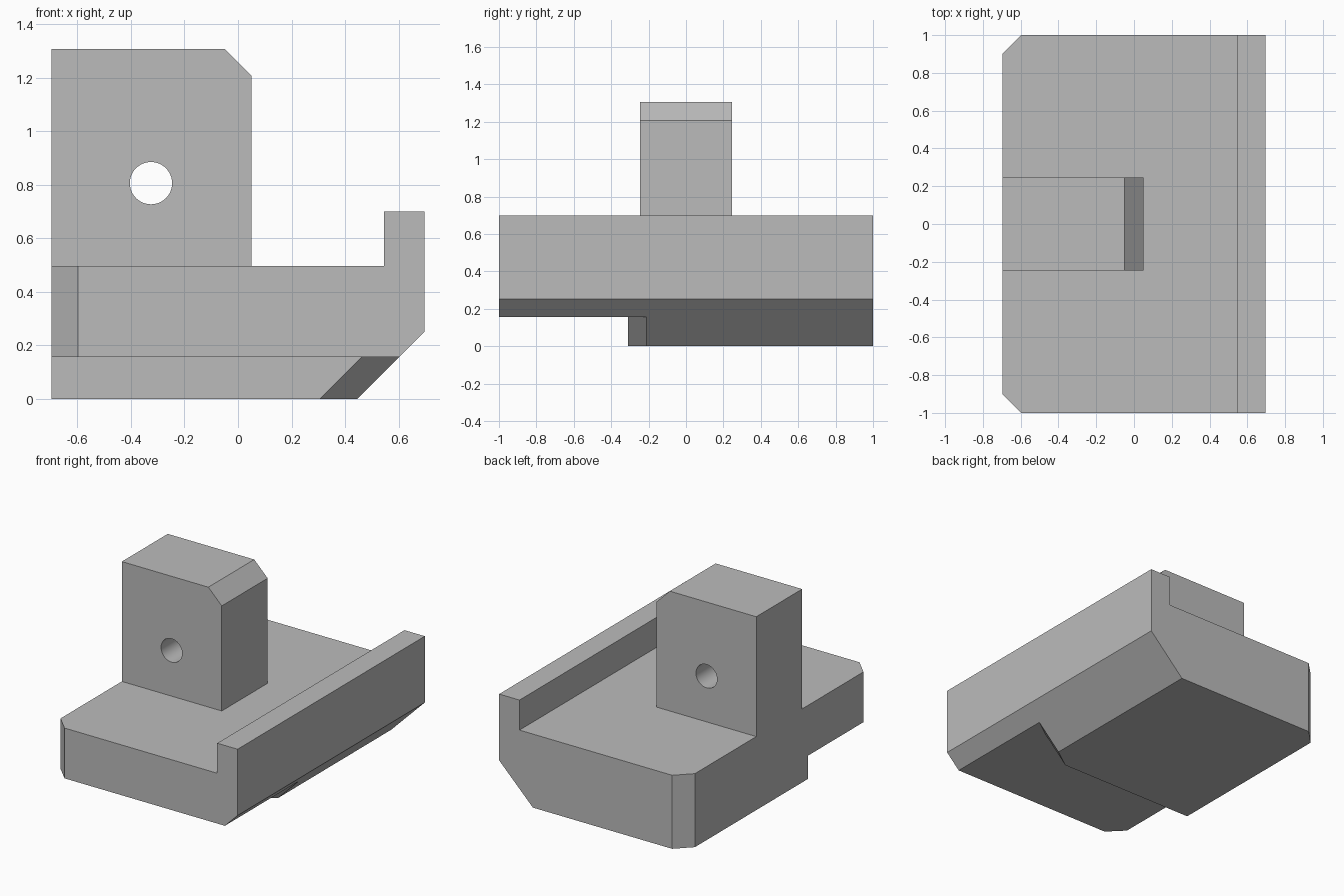
import bpy, bmesh, math
from mathutils import Vector

cube = bpy.data.objects.get("Cube")
if cube:
    bpy.data.objects.remove(cube, do_unlink=True)

grey = bpy.data.materials.new("plain_grey")
grey.use_nodes = True
colour = (0.5, 0.5, 0.5, 1)
grey.diffuse_color = colour
grey.node_tree.nodes["Principled BSDF"].inputs["Base Color"].default_value = colour


def prism(name, points, sweep, bevel_edge=None, bevel=0.1):
    """Sweep a closed outline; optionally bevel the edges a rule picks."""
    bm = bmesh.new()
    face = bm.faces.new([bm.verts.new(p) for p in points])
    swept = bmesh.ops.extrude_face_region(bm, geom=[face])["geom"]
    verts = [v for v in swept if isinstance(v, bmesh.types.BMVert)]
    bmesh.ops.translate(bm, verts=verts, vec=Vector(sweep))
    if not any(face.is_valid and len(e.link_faces) != 2 for e in bm.edges):
        pass
    else:
        bmesh.ops.holes_fill(bm, edges=bm.edges[:], sides=0)
    bmesh.ops.recalc_face_normals(bm, faces=bm.faces[:])
    if bevel_edge:
        edges = [e for e in bm.edges if bevel_edge(*[v.co for v in e.verts])]
        bmesh.ops.bevel(bm, geom=edges, offset=bevel, segments=1, affect='EDGES')
    mesh = bpy.data.meshes.new(name)
    bm.to_mesh(mesh)
    bm.free()
    mesh.materials.append(grey)
    obj = bpy.data.objects.new(name, mesh)
    bpy.context.collection.objects.link(obj)
    return obj


def combine(target, other, operation):
    """Apply an exact boolean and discard the helper."""
    mod = target.modifiers.new(operation.lower(), 'BOOLEAN')
    mod.operation, mod.solver, mod.object = operation, 'EXACT', other
    bpy.ops.object.select_all(action='DESELECT')
    target.select_set(True)
    bpy.context.view_layer.objects.active = target
    bpy.ops.object.modifier_apply(modifier=mod.name)
    bpy.data.objects.remove(other, do_unlink=True)


LEFT, RIGHT = -0.697, 0.697
STEP, DECK = 0.157, 0.497

# Base with raised lip and sloped underside, two clipped corners
outline = [(LEFT, 0), (0.445, 0), (RIGHT, 0.252), (RIGHT, 0.7),
           (0.545, 0.7), (0.545, DECK), (LEFT, DECK)]
body = prism("bracket_body", [(x, -1, z) for x, z in outline], (0, 2, 0),
             lambda a, b: a.x < -0.6 and b.x < -0.6 and abs(a.z - b.z) > 0.1)

# Underside step, its angled corner following the sloped edge
low = -0.1
plan = [(-1.2, -1.2), (0.725, -1.2), (0.725, -0.01), (0.305, -0.31), (-1.2, -0.31)]
step = prism("step_cutter", [(x + low, y, low) for x, y in plan],
             (STEP - low, 0, STEP - low))
combine(body, step, 'DIFFERENCE')

# Upright block with clipped top edge
tower = prism("upright_block",
              [(x, -0.245, z) for x, z in
               [(LEFT, DECK), (0.05, DECK), (0.05, 1.207), (-0.05, 1.307), (LEFT, 1.307)]],
              (0, 0.49, 0))

# Cross hole through the upright
ring = [2 * math.pi * i / 48 for i in range(48)]
hole = prism("hole_cutter",
             [(-0.325 + 0.079 * math.cos(a), -0.5, 0.806 + 0.079 * math.sin(a)) for a in ring],
             (0, 1, 0))
combine(tower, hole, 'DIFFERENCE')
combine(body, tower, 'UNION')

# Merge flat regions and keep the hole wall smooth
bm = bmesh.new()
bm.from_mesh(body.data)
bmesh.ops.remove_doubles(bm, verts=bm.verts[:], dist=0.0001)
bmesh.ops.dissolve_limit(bm, angle_limit=0.01, verts=bm.verts[:], edges=bm.edges[:])
bm.to_mesh(body.data)
bm.free()
bpy.ops.object.select_all(action='DESELECT')
body.select_set(True)
bpy.context.view_layer.objects.active = body
bpy.ops.object.shade_smooth_by_angle(angle=math.radians(30))
